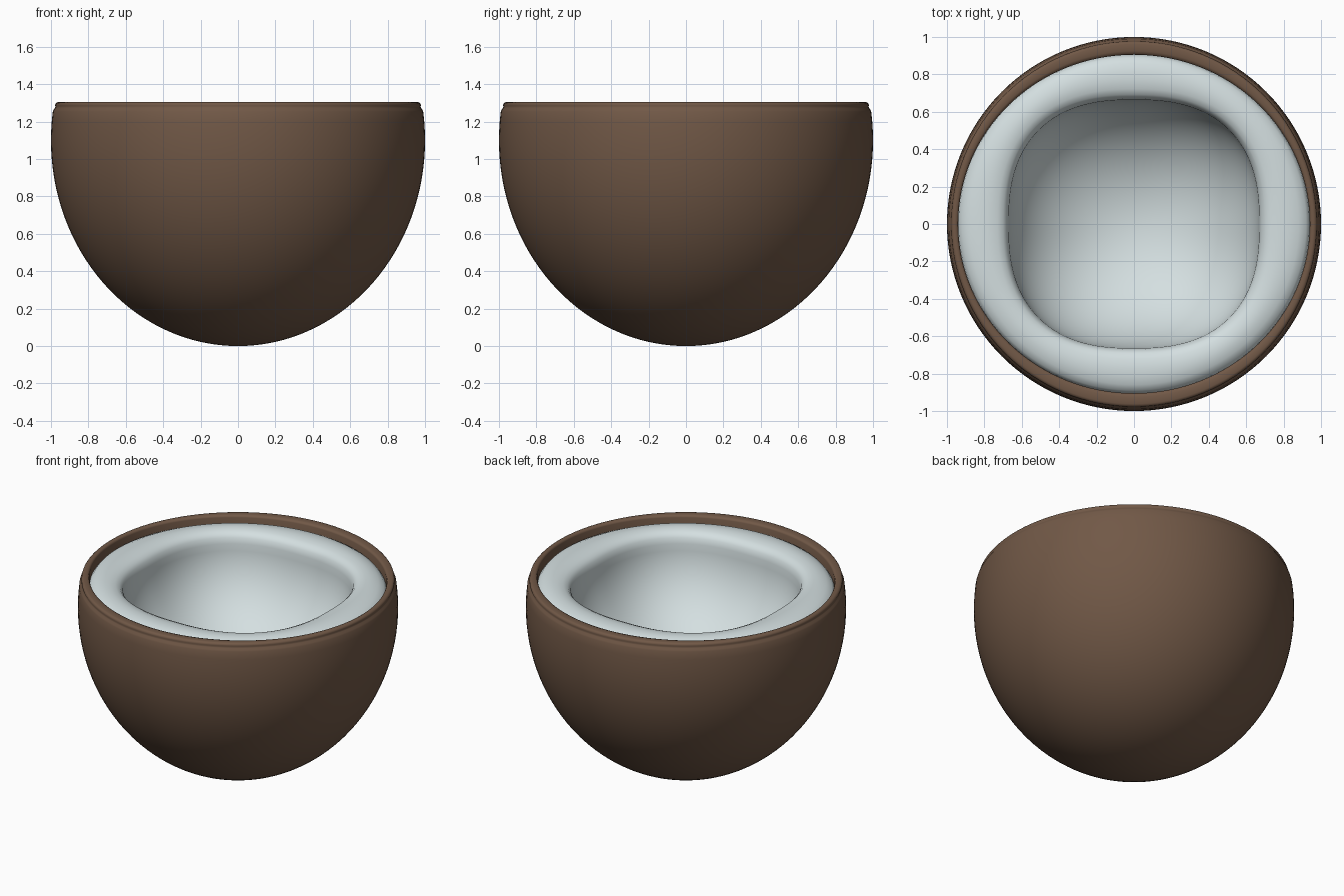
import bpy, math

if "Cube" in bpy.data.objects:
    bpy.data.objects.remove(bpy.data.objects["Cube"])

SEG = 128


def material(name, rgb):
    m = bpy.data.materials.new(name)
    m.diffuse_color = (*rgb, 1)
    m.use_nodes = True
    m.node_tree.nodes["Principled BSDF"].inputs["Base Color"].default_value = m.diffuse_color
    return m


def loft(name, rings, mat, cap_start=None, cap_end=None):
    """Skin superellipse rings (rx, ry, z, exponent); optional pole heights."""
    verts, faces = [], []
    for rx, ry, z, n in rings:
        for i in range(SEG):
            a = 2 * math.pi * i / SEG
            c, s = math.cos(a), math.sin(a)
            k = (abs(c) ** n + abs(s) ** n) ** (-1 / n)
            verts.append((rx * k * c, ry * k * s, z))
    for r in range(len(rings) - 1):
        for i in range(SEG):
            j = (i + 1) % SEG
            a, b = r * SEG, (r + 1) * SEG
            faces.append((a + i, a + j, b + j, b + i))
    for pole, start, flip in ((cap_start, 0, True), (cap_end, (len(rings) - 1) * SEG, False)):
        if pole is not None:
            verts.append((0, 0, pole))
            p = len(verts) - 1
            for i in range(SEG):
                e = (start + i, start + (i + 1) % SEG, p)
                faces.append(e[::-1] if flip else e)
    me = bpy.data.meshes.new(name)
    me.from_pydata(verts, [], faces)
    me.materials.append(mat)
    ob = bpy.data.objects.new(name, me)
    bpy.context.collection.objects.link(ob)
    me.shade_smooth()
    return ob


brown = material("husk brown", (0.165, 0.098, 0.062))
white = material("flesh white", (0.66, 0.74, 0.75))

# Shell: lower ellipsoid, slightly grooved shoulder, rounded rim, inner wall
shell = []
for i in range(1, 37):
    t = math.radians(-90 + i * 98 / 36)
    shell.append((math.cos(t), math.cos(t), 1.1 + 1.1 * math.sin(t), 2))
for r, z in ((0.986, 1.262), (0.979, 1.273), (0.976, 1.279), (0.978, 1.287),
             (0.976, 1.296), (0.970, 1.302), (0.962, 1.305)):
    shell.append((r, r, z, 2))
shell += [(0.950, 0.925, 1.304, 2), (0.943, 0.910, 1.299, 2),
          (0.940, 0.905, 1.290, 2), (0.940, 0.905, 1.15, 2)]
loft("shell", shell, brown, cap_start=0)

# Flesh: rounded top band blending from the round shell to the squarish hollow
flesh = [(0.945, 0.91, 1.18, 2), (0.938, 0.904, 1.235, 2), (0.92, 0.89, 1.257, 2),
         (0.88, 0.86, 1.274, 2.02), (0.83, 0.815, 1.283, 2.1), (0.78, 0.77, 1.285, 2.25),
         (0.73, 0.722, 1.278, 2.4), (0.70, 0.692, 1.265, 2.45),
         (0.68, 0.673, 1.243, 2.5), (0.67, 0.664, 1.205, 2.5)]
# Hollow: deep smooth bowl
for i in range(1, 20):
    t = math.radians(i * 90 / 20)
    c = math.cos(t)
    flesh.append((0.67 * c, 0.664 * c, 1.205 - 0.60 * math.sin(t), 2 + 0.5 * c))
loft("flesh", flesh, white, cap_end=0.605)
